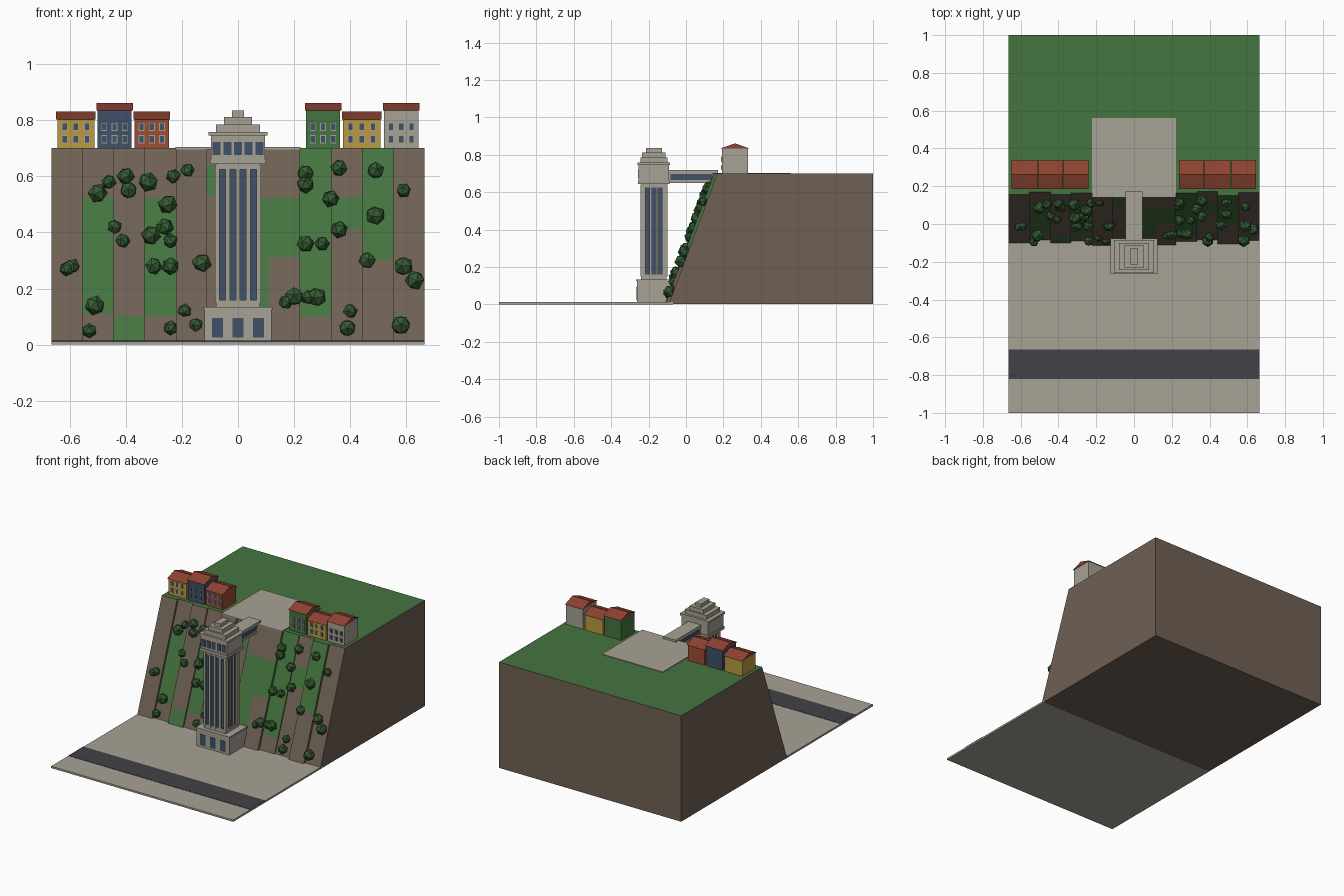
import bpy
import bmesh
import random
from mathutils import Matrix, Vector

random.seed(4)
if "Cube" in bpy.data.objects:
    bpy.data.objects.remove(bpy.data.objects["Cube"])


def material(name, red, green, blue):
    mat = bpy.data.materials.new(name)
    mat.use_nodes = True
    mat.diffuse_color = (red, green, blue, 1)
    mat.node_tree.nodes["Principled BSDF"].inputs["Base Color"].default_value = (red, green, blue, 1)
    return mat


STONE = material("pale stone", .39, .36, .3)
ROCK = material("brown rock", .16, .12, .09)
GRASS = material("grass green", .06, .175, .05)
LEAF = material("dark leaf green", .035, .105, .032)
ROOF = material("roof tile red", .27, .055, .032)
BRICK = material("brick red", .33, .075, .035)
OCHRE = material("ochre yellow", .5, .33, .05)
BLUE = material("slate blue", .05, .082, .14)
ASPHALT = material("asphalt grey", .055, .053, .065)


def finish(name, bm, *mats):
    """Turn a bmesh into a named, flat shaded object."""
    bmesh.ops.recalc_face_normals(bm, faces=bm.faces)
    mesh = bpy.data.meshes.new(name)
    bm.to_mesh(mesh)
    bm.free()
    for mat in mats:
        mesh.materials.append(mat)
    obj = bpy.data.objects.new(name, mesh)
    bpy.context.collection.objects.link(obj)
    return obj


def add_box(bm, x, y, z):
    """Add a box given by its (low, high) range on each axis."""
    size = [b - a for a, b in (x, y, z)]
    middle = [(a + b) / 2 for a, b in (x, y, z)]
    bmesh.ops.create_cube(bm, size=1, matrix=Matrix.Translation(middle) @ Matrix.Diagonal((*size, 1)))


def boxes(name, mat, *ranges):
    bm = bmesh.new()
    for x, y, z in ranges:
        add_box(bm, x, y, z)
    return finish(name, bm, mat)


def add_prism(bm, profile, x0, x1, index=0):
    """Extrude a (y, z) profile along x."""
    left = [bm.verts.new((x0, y, z)) for y, z in profile]
    right = [bm.verts.new((x1, y, z)) for y, z in profile]
    count = len(profile)
    faces = [bm.faces.new(left), bm.faces.new(right[::-1])]
    for i in range(count):
        j = (i + 1) % count
        faces.append(bm.faces.new((left[i], left[j], right[j], right[i])))
    for face in faces:
        face.material_index = index


def span(centre, half):
    return (centre - half, centre + half)


HALF = .665
TOP = .7


def slope(z):
    return -.105 + .26 * z / TOP


# Ground plate and road
boxes("ground", STONE, (span(0, HALF), (-1, -.07), (0, .012)))
boxes("road", ASPHALT, (span(0, HALF), (-.82, -.665), (.008, .014)))

# Cliff body behind a row of staggered rock columns with grass ledges
bm = bmesh.new()
add_prism(bm, [(slope(0) + .02, .001), (1, .001), (1, TOP), (slope(TOP) + .02, TOP)], -HALF, HALF)
offsets = [0, .015, 0, .01, -.012, .005, -.008, -.01, .008, .016, -.005, .012]
ledges = {1: (.11, .525), 2: (.012, .1), 3: (.1, .525), 5: (.53, .64), 6: (.13, .525),
          7: (.31, .525), 8: (.1, TOP), 9: (.41, .525), 10: (.3, TOP)}
step = 2 * HALF / len(offsets)
for i, offset in enumerate(offsets):
    x = -HALF + i * step
    low, high = ledges.get(i, (TOP, TOP))
    for index, z0, z1 in ((0, .001, low), (1, low, high), (0, high, TOP)):
        if z1 > z0:
            y0, y1 = slope(z0), slope(z1)
            add_prism(bm, [(y0 + offset, z0), (y0 + .022, z0), (y1 + .022, z1), (y1 + offset, z1)],
                      x, x + step, index)
cliff = finish("cliff", bm, ROCK, GRASS)
for face in cliff.data.polygons:
    if face.normal.z > .9 and face.center.z > TOP - .01:
        face.material_index = 1

# Paved square on the plateau
boxes("plaza", STONE, (span(0, .222), (.14, .56), (TOP - .004, TOP + .004)))

# Bushes on the slope, grouped by radius, as (x, z) in hundredths
bushes = {
    .036: [(-50, 54), (-32, 58), (-25, 50), (-31, 39), (-51, 14), (-13, 29), (49, 46), (59, 28),
           (63, 23), (20, 17), (28, 17), (58, 7)],
    .032: [(-40, 60), (-39, 55), (-26, 42), (-30, 28), (-24, 28), (24, 61), (24, 57), (36, 63),
           (49, 62), (33, 52), (36, 41), (24, 36), (46, 30), (39, 6)],
    .027: [(-46, 58), (-23, 60), (-18, 62), (-44, 42), (-41, 37), (-24, 37), (-61, 27), (-59, 28),
           (-53, 5), (-24, 6), (-19, 12), (-15, 7), (59, 55), (30, 36), (17, 15), (25, 17), (40, 12)],
}
bm = bmesh.new()
for radius, spots in bushes.items():
    for x, z in spots:
        turn = Matrix.Rotation(random.uniform(0, 6), 4, Vector((random.random(), random.random(), 1)))
        place = Matrix.Translation((x / 100, slope(z / 100) - .008, z / 100))
        bmesh.ops.create_icosphere(bm, subdivisions=1, radius=radius, matrix=place @ turn)
finish("bushes", bm, LEAF)

# Tower base with its cap and doorway windows
CY = -.172


def tier(name, half_x, half_y, z0, z1, mat=STONE):
    boxes(name, mat, (span(0, half_x), span(CY, half_y), (z0, z1)))


tier("tower_base", .119, .089, 0, .128)
tier("tower_base_cap", .124, .094, .125, .134)
front = CY - .089
boxes("base_windows", BLUE, *[(span(x, .019), (front - .003, front + .003), (.025, .095))
                              for x in (-.073, 0, .073)])

# Shaft: glass core, stone bands and pilasters on all four sides
tier("shaft_glass", .073, .063, .13, .64, BLUE)
tier("shaft_lower_band", .079, .069, .13, .16)
tier("shaft_upper_band", .079, .069, .625, .65)
parts = []
for side in (-1, 1):
    for x in (-.037, 0, .037):
        parts.append((span(x, .008), span(CY + side * .066, .006), (.15, .64)))
    for y in (-.017, .017):
        parts.append((span(side * .076, .006), span(CY + y, .006), (.15, .64)))
    for other in (-1, 1):
        parts.append((span(side * .074, .008), span(CY + other * .058, .014), (.15, .64)))
boxes("shaft_pilasters", STONE, *parts)

# Lookout head and stepped crown
tier("head_floor", .1, .085, .643, .662)
tier("head", .096, .081, .66, .75)
tier("head_cornice", .105, .087, .745, .758)
tier("crown_lower", .079, .072, .755, .785)
tier("crown_middle", .05, .062, .785, .812)
tier("crown_top", .021, .043, .812, .835)
front = CY - .081
boxes("head_windows", BLUE, *[(span(i * .038, .014), (front - .003, front + .003), (.675, .722))
                              for i in range(-2, 3)])

# Covered bridge to the cliff top
run = (CY + .07, .165)
boxes("bridge_floor", STONE, (span(0, .045), run, (.65, .664)))
boxes("bridge_glass", BLUE, (span(0, .038), run, (.66, .7)))
boxes("bridge_roof", STONE, (span(0, .046), (run[0], .172), (.696, .718)))
boxes("bridge_end_posts", STONE, (span(0, .042), (.14, .163), (.655, .7)),
      (span(0, .042), (-.1, -.083), (.655, .7)))

# Terraced houses, each with a gable roof and six framed windows
Y0, Y1 = .192, .332


def house(name, x, half, eave, mat):
    boxes(name + "_walls", mat, (span(x, half), (Y0, Y1), (TOP, eave)))
    bm = bmesh.new()
    middle = (Y0 + Y1) / 2
    add_prism(bm, [(Y0 - .007, eave - .002), (Y1 + .007, eave - .002), (middle, eave + .025)],
              x - half - .004, x + half + .004)
    finish(name + "_roof", bm, ROOF)
    frames, panes = [], []
    for column in (-1, 0, 1):
        for z in (.732, .776):
            at = x + column * half * .6
            frames.append((span(at, .0105), (Y0 - .003, Y0 + .003), span(z, .0145)))
            panes.append((span(at, .0075), (Y0 - .005, Y0 + .003), span(z, .0115)))
    boxes(name + "_window_frames", STONE, *frames)
    boxes(name + "_window_panes", BLUE, *panes)


LOW, TALL = .805, .836
house("yellow_house_right", -.578, .066, LOW, OCHRE)
house("blue_house", -.44, .061, TALL, BLUE)
house("red_house", -.307, .061, LOW, BRICK)
house("green_house", .303, .061, TALL, GRASS)
house("yellow_house_left", .441, .066, LOW, OCHRE)
house("grey_house", .582, .061, TALL, STONE)
